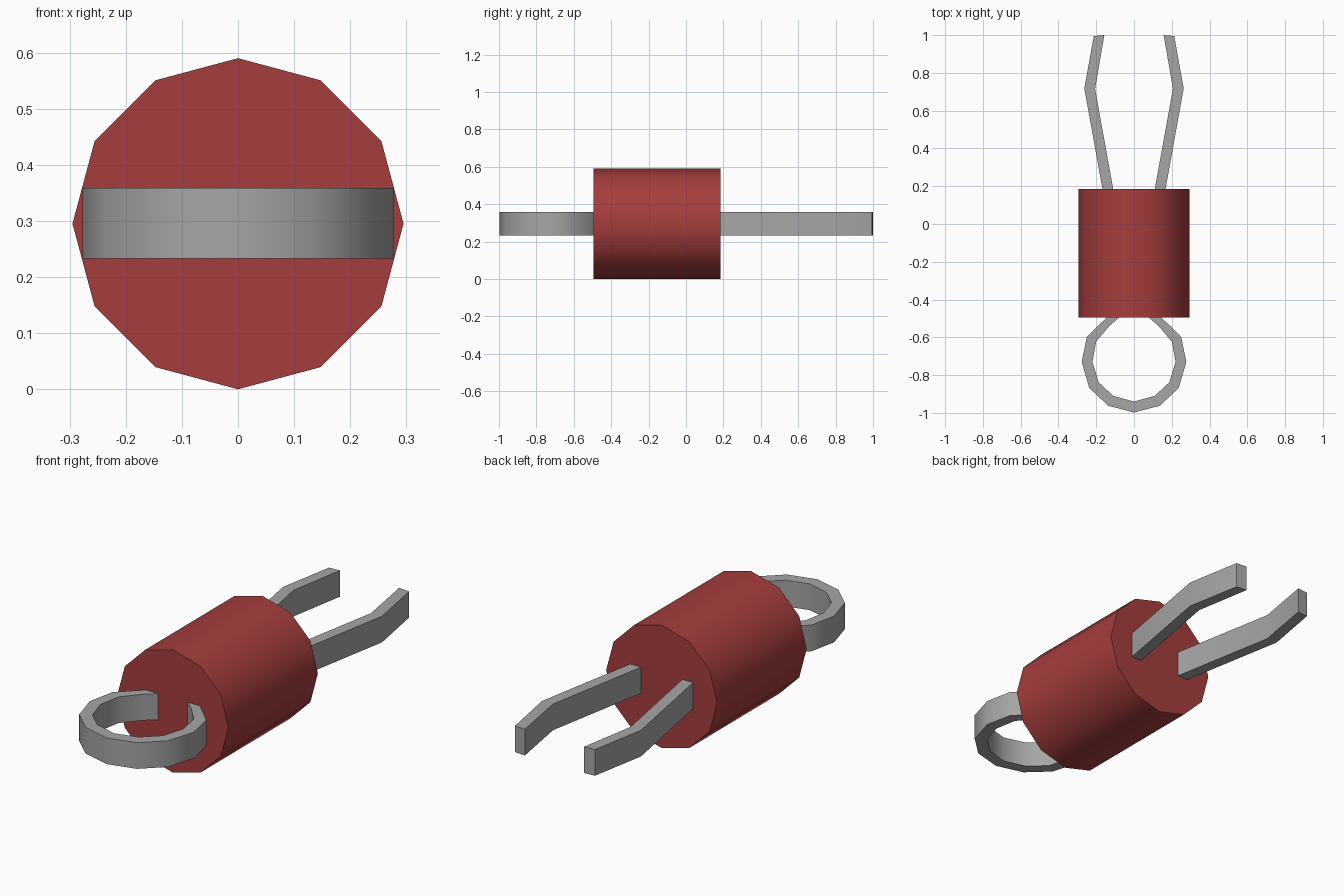
import bpy, bmesh, math

cube = bpy.data.objects.get("Cube")
if cube:
    bpy.data.objects.remove(cube, do_unlink=True)


def material(name, color):
    mat = bpy.data.materials.new(name)
    mat.diffuse_color = color
    mat.use_nodes = True
    for node in mat.node_tree.nodes:
        if node.type == 'BSDF_PRINCIPLED':
            node.inputs["Base Color"].default_value = color
    return mat


def smooth(obj):
    bpy.ops.object.select_all(action='DESELECT')
    obj.select_set(True)
    bpy.context.view_layer.objects.active = obj
    bpy.ops.object.shade_smooth_by_angle(angle=math.radians(40))


red = material("red", (0.38, 0.047, 0.047, 1))
grey = material("grey metal", (0.38, 0.38, 0.38, 1))

# Twelve-sided body lying along y
RADIUS, FRONT, BACK = 0.295, -0.495, 0.185
bpy.ops.mesh.primitive_cylinder_add(
    vertices=12, radius=RADIUS, depth=BACK - FRONT,
    location=(0, (FRONT + BACK) / 2, RADIUS), rotation=(math.pi / 2, 0, 0))
body = bpy.context.object
body.name = "body"
body.data.materials.append(red)
smooth(body)

# Bent strip: front loop, waist inside the body, two prongs at the back.
# Half outlines run from the front centre to the prong tip.
outer = [(0, -0.998), (0.137, -0.962), (0.237, -0.868), (0.277, -0.73),
         (0.25, -0.598), (0.14, -0.49), (0.06, -0.42), (0.167, 0.185),
         (0.263, 0.718), (0.213, 0.995)]
inner = [(0, -0.94), (0.11, -0.91), (0.187, -0.838), (0.22, -0.73),
         (0.2, -0.622), (0.13, -0.54), (0.005, -0.43), (0.11, 0.185),
         (0.206, 0.716), (0.157, 1.0)]
BOTTOM, TOP = 0.233, 0.359


def mirrored(half):
    return [(-x, y) for x, y in reversed(half[1:])] + half


bm = bmesh.new()
sections = []
for (ox, oy), (ix, iy) in zip(mirrored(outer), mirrored(inner)):
    corners = [(ox, oy, BOTTOM), (ox, oy, TOP), (ix, iy, TOP), (ix, iy, BOTTOM)]
    sections.append([bm.verts.new(c) for c in corners])
for a, b in zip(sections, sections[1:]):
    for i in range(4):
        j = (i + 1) % 4
        bm.faces.new((a[i], a[j], b[j], b[i]))
bm.faces.new(sections[0])
bm.faces.new(sections[-1])
bmesh.ops.recalc_face_normals(bm, faces=bm.faces)
mesh = bpy.data.meshes.new("clip")
bm.to_mesh(mesh)
bm.free()
mesh.materials.append(grey)
clip = bpy.data.objects.new("loop_and_prongs", mesh)
bpy.context.collection.objects.link(clip)
smooth(clip)
